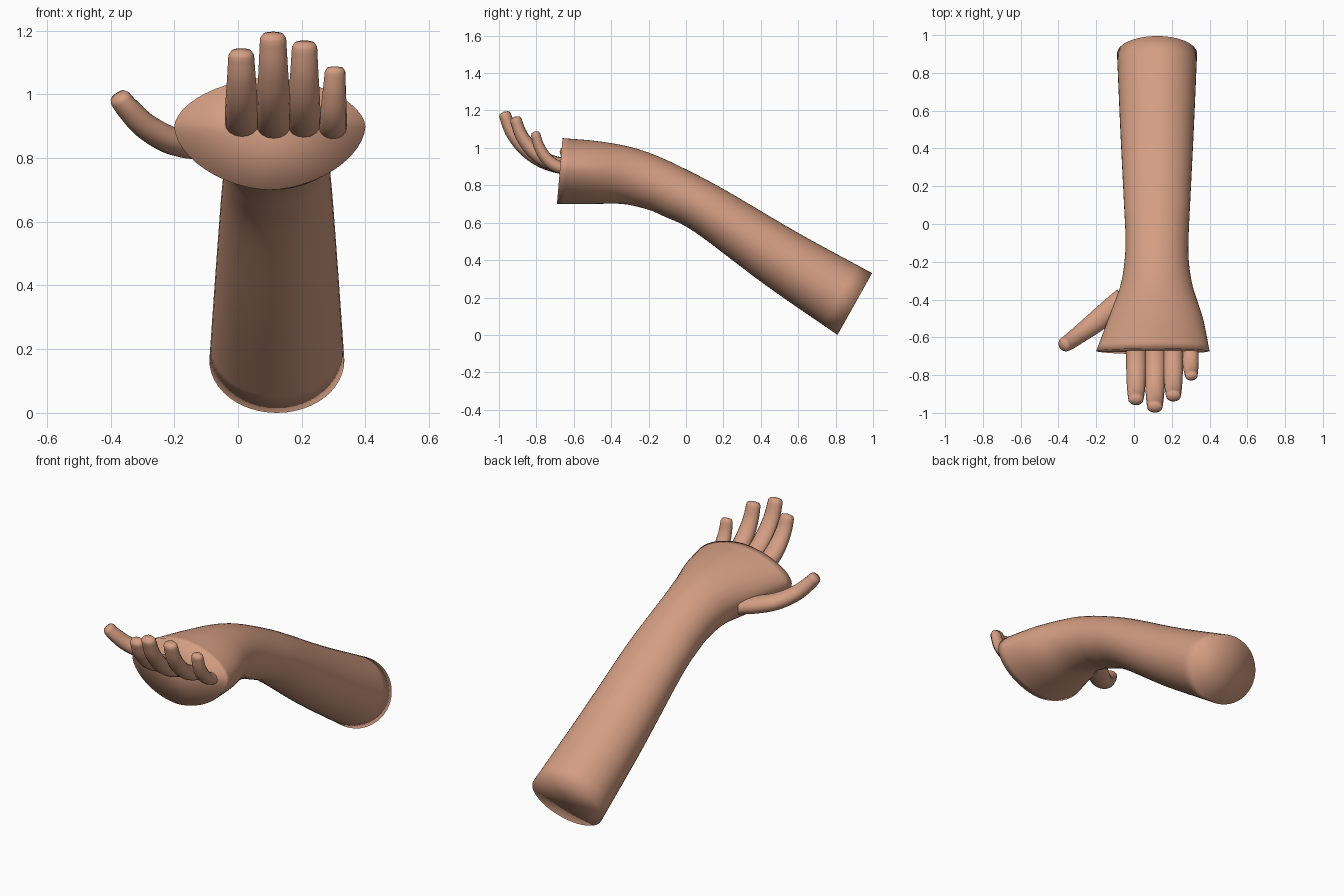
import bpy, bmesh, math
from mathutils import Vector

if "Cube" in bpy.data.objects:
    bpy.data.objects.remove(bpy.data.objects["Cube"])

skin = bpy.data.materials.new("warm skin")
skin.diffuse_color = (0.66, 0.34, 0.225, 1)
skin.use_nodes = True
skin.node_tree.nodes["Principled BSDF"].inputs["Base Color"].default_value = skin.diffuse_color


def smooth_path(pts, steps):
    """Catmull-Rom resampling of a list of equal-length tuples."""
    out = []
    n = len(pts)
    for i in range(n - 1):
        p1, p2 = pts[i], pts[i + 1]
        p0 = pts[i - 1] if i else [2 * a - b for a, b in zip(p1, p2)]
        p3 = pts[i + 2] if i + 2 < n else [2 * b - a for a, b in zip(p1, p2)]
        for s in range(steps):
            t = s / steps
            out.append([0.5 * (2 * b + (c - a) * t + (2 * a - 5 * b + 4 * c - d) * t * t
                               + (3 * b - a - 3 * c + d) * t ** 3)
                        for a, b, c, d in zip(p0, p1, p2, p3)])
    out.append(list(pts[-1]))
    return out


def loft(name, rings, sides, tip=0.0):
    """Skin rings of (centre, side vector, up vector, exponent, widest shift)."""
    bm = bmesh.new()
    loops = []
    for c, s, u, e, k in rings:
        loop = []
        for i in range(sides):
            a = 2 * math.pi * i / sides
            ca, sa = math.cos(a), math.sin(a)
            x = math.copysign(abs(ca) ** (2 / e), ca)
            y = math.copysign(abs(sa) ** (2 / e), sa)
            loop.append(bm.verts.new(c + s * x + u * (y + k * (1 - abs(y)))))
        loops.append(loop)
    for a, b in zip(loops, loops[1:]):
        for i in range(sides):
            j = (i + 1) % sides
            bm.faces.new((a[i], a[j], b[j], b[i]))
    # fan caps at both ends
    axis = (rings[-1][0] - rings[-2][0]).normalized()
    for loop, c in ((loops[0], rings[0][0]), (loops[-1], rings[-1][0] + axis * tip)):
        v = bm.verts.new(c)
        for i in range(sides):
            bm.faces.new((loop[i], loop[(i + 1) % sides], v))
    bmesh.ops.recalc_face_normals(bm, faces=bm.faces)
    for f in bm.faces:
        f.smooth = True
    me = bpy.data.meshes.new(name)
    bm.to_mesh(me)
    bm.free()
    me.materials.append(skin)
    ob = bpy.data.objects.new(name, me)
    bpy.context.collection.objects.link(ob)
    return ob


def digit(name, pts):
    """Tapered tube through (x, y, z, half width, half thickness)."""
    p = smooth_path(pts, 5)
    rings = []
    for i, q in enumerate(p):
        a, b = p[max(i - 1, 0)], p[min(i + 1, len(p) - 1)]
        t = (Vector(b[:3]) - Vector(a[:3])).normalized()
        side = t.cross(Vector((0, 0, 1))).normalized()
        rings.append((Vector(q[:3]), side * q[3], side.cross(t) * q[4], 2, 0))
    # slightly narrowed rim at the tip
    c, s, u, e, k = rings[-1]
    rings.append((c + t * 0.012, s * 0.8, u * 0.8, e, k))
    loft(name, rings, 16, 0.006)


# forearm, wrist and palm: top y, top z, bottom y, bottom z, half width, centre x, exponent, shift
arm = [(.995, .33, .81, .0, .212, .122, 2, 0),
       (.60, .545, .42, .27, .195, .122, 2, 0),
       (.20, .78, .05, .548, .176, .122, 2, 0),
       (-.02, .895, -.12, .635, .167, .122, 2, 0),
       (-.18, .967, -.21, .672, .17, .12, 2, 0),
       (-.32, 1.01, -.34, .70, .192, .119, 1.95, .03),
       (-.49, 1.038, -.51, .70, .25, .115, 1.85, .08),
       (-.66, 1.052, -.69, .70, .30, .10, 1.78, .13)]
rings = []
for ty, tz, by, bz, hw, cx, e, k in smooth_path(arm, 5):
    rings.append((Vector((cx, (ty + by) / 2, (tz + bz) / 2)), Vector((hw, 0, 0)),
                  Vector((0, (ty - by) / 2, (tz - bz) / 2)), e, k))
loft("forearm_and_palm", rings, 48)

# fingers: curl shape scaled by reach (y) and rise (z)
curl = [(-.15, 0, 1), (0, .0, 1), (.32, .11, 1), (.62, .33, .95), (.85, .64, .85), (.97, .96, .76)]
for name, x0, x1, z0, reach, rise, w in (
        ("index_finger", .012, .01, .908, .27, .225, .053),
        ("middle_finger", .112, .11, .903, .31, .285, .054),
        ("ring_finger", .207, .209, .905, .25, .255, .052),
        ("little_finger", .298, .305, .893, .14, .185, .043)):
    digit(name, [(x0 + (x1 - x0) * c, -.668 - reach * a, z0 + rise * b, w * r, w * r * .78)
                 for a, b, r in curl for c in (b,)])

# thumb
digit("thumb", [(-.05, -.395, .838, .062, .045),
                (-.13, -.46, .84, .06, .045),
                (-.21, -.525, .855, .055, .043),
                (-.29, -.585, .90, .047, .04),
                (-.345, -.625, .955, .042, .036),
                (-.37, -.64, .987, .038, .033)])
